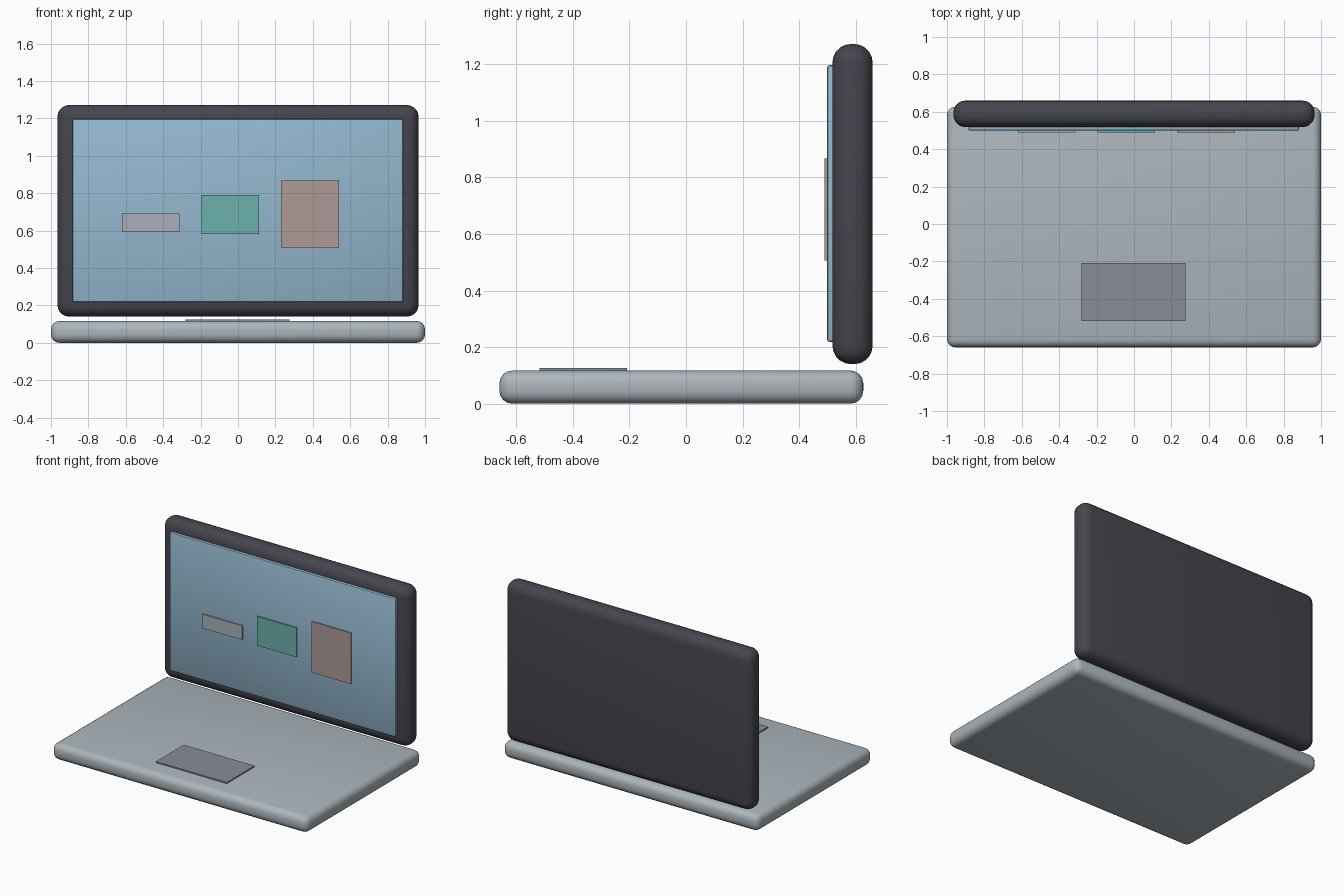
import bpy

if "Cube" in bpy.data.objects:
    bpy.data.objects.remove(bpy.data.objects["Cube"])


def linear(c):
    c /= 255
    return c / 12.92 if c <= 0.04045 else ((c + 0.055) / 1.055) ** 2.4


def material(name, rgb):
    m = bpy.data.materials.new(name)
    m.diffuse_color = (*[linear(c) for c in rgb], 1)
    m.use_nodes = True
    m.node_tree.nodes["Principled BSDF"].inputs["Base Color"].default_value = m.diffuse_color
    return m


def box(name, x, y, z, mat, bevel=0.0, segments=4):
    """Box from (min, max) extents, with optional rounded edges."""
    spans = (x, y, z)
    bpy.ops.mesh.primitive_cube_add(size=1, location=[(a + b) / 2 for a, b in spans])
    ob = bpy.context.object
    ob.name = name
    ob.scale = [b - a for a, b in spans]
    bpy.ops.object.transform_apply(location=False, rotation=False, scale=True)
    ob.data.materials.append(mat)
    if bevel:
        mod = ob.modifiers.new("rounded_edges", 'BEVEL')
        mod.width = bevel
        mod.segments = segments
        bpy.ops.object.modifier_apply(modifier=mod.name)
        bpy.ops.object.shade_smooth_by_angle()
    return ob


silver = material("silver", (172, 182, 189))
charcoal = material("charcoal", (70, 69, 78))
sky = material("screen_blue", (148, 184, 207))
slate = material("slate", (135, 141, 152))
grey = material("chart_grey", (168, 176, 182))
teal = material("chart_teal", (108, 177, 171))
rose = material("chart_rose", (174, 155, 151))

# Keyboard base and touchpad
box("base", (-1, 1), (-0.66, 0.627), (0, 0.117), silver, 0.045)
box("touchpad", (-0.28, 0.275), (-0.518, -0.208), (0.11, 0.126), slate)

# Lid and display
box("lid", (-0.966, 0.966), (0.518, 0.66), (0.14, 1.272), charcoal, 0.065, 5)
box("screen", (-0.885, 0.882), (0.499, 0.54), (0.219, 1.197), sky, 0.008, 2)

# Chart blocks on the display
for name, x, z, mat in (
    ("short_block", (-0.62, -0.312), (0.592, 0.691), grey),
    ("middle_block", (-0.195, 0.113), (0.583, 0.79), teal),
    ("tall_block", (0.231, 0.54), (0.507, 0.867), rose),
):
    box(name, x, (0.49, 0.51), z, mat)
